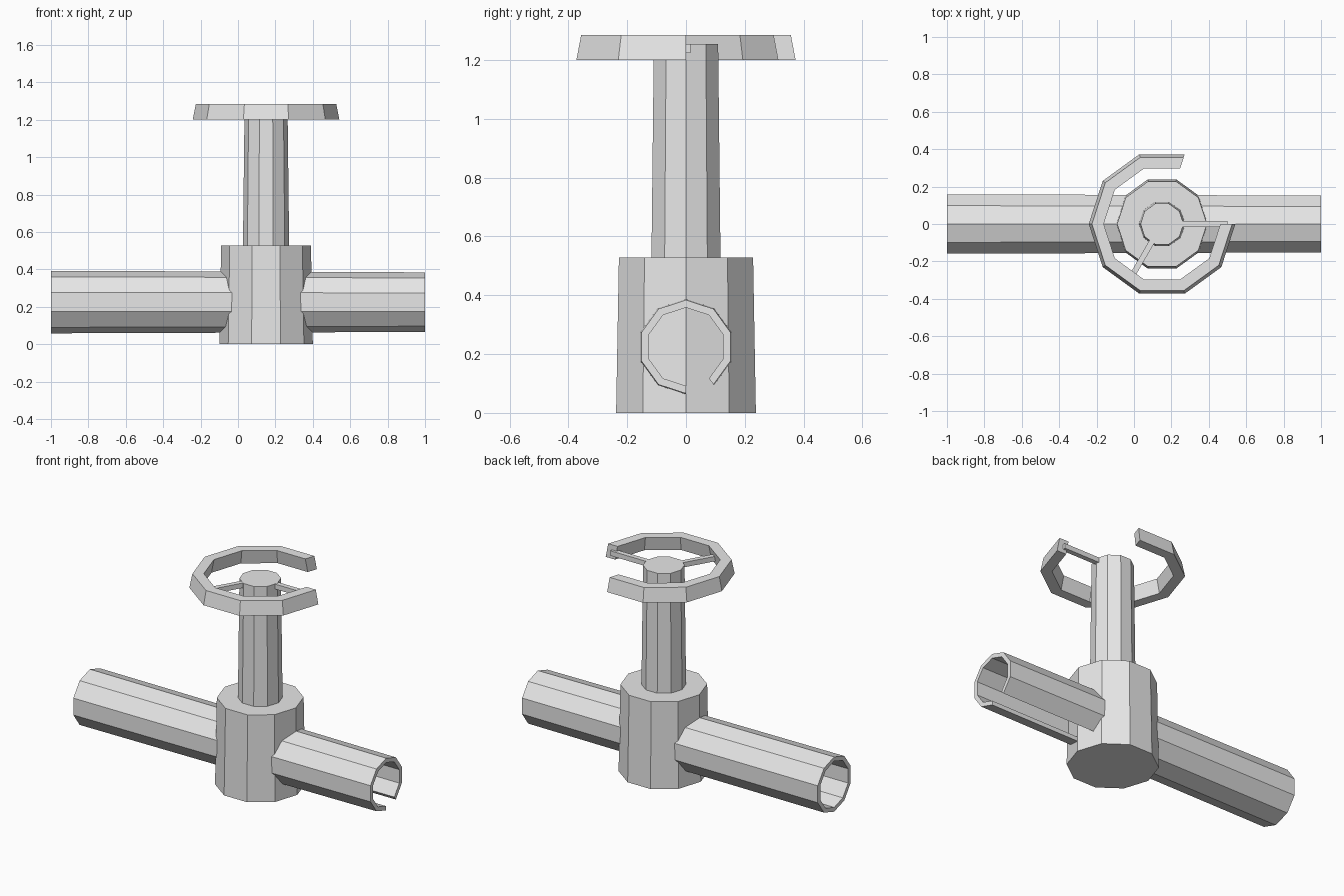
import bpy
import bmesh
from math import radians
from mathutils import Matrix, Vector

SIDES = 10
STEP = 360 / SIDES
AXIS_X = 0.15

old = bpy.data.objects.get("Cube")
if old:
    bpy.data.objects.remove(old)

metal = bpy.data.materials.new("light grey metal")
metal.use_nodes = True
GREY = (0.8, 0.8, 0.8, 1)
metal.diffuse_color = GREY
metal.node_tree.nodes["Principled BSDF"].inputs["Base Color"].default_value = GREY


def finish(name, bm, matrix):
    bmesh.ops.recalc_face_normals(bm, faces=bm.faces)
    bm.transform(matrix)
    mesh = bpy.data.meshes.new(name)
    bm.to_mesh(mesh)
    bm.free()
    mesh.materials.append(metal)
    obj = bpy.data.objects.new(name, mesh)
    bpy.context.collection.objects.link(obj)
    return obj


def drum(name, r_bottom, r_top, z0, z1):
    """Closed tapered ten-sided drum, with a corner on the x axis."""
    bm = bmesh.new()
    bmesh.ops.create_cone(bm, cap_ends=True, segments=SIDES, radius1=r_bottom,
                          radius2=r_top, depth=z1 - z0)
    place = Matrix.Translation((AXIS_X, 0, (z0 + z1) / 2))
    return finish(name, bm, place @ Matrix.Rotation(radians(90), 4, "Z"))


def shell(name, r0, r1, wall, length, matrix, first=0, panels=SIDES):
    """Thick tapered ring along local z, with some panels left out."""
    bm = bmesh.new()
    section = [(r0, 0), (r1, length), (r1 - wall, length), (r0 - wall, 0)]
    closed = panels == SIDES
    rings = []
    for i in range(panels if closed else panels + 1):
        turn = Matrix.Rotation(radians(first + i * STEP), 3, "Z")
        rings.append([bm.verts.new(turn @ Vector((r, 0, h))) for r, h in section])
    for i in range(panels):
        a, b = rings[i], rings[(i + 1) % len(rings)]
        for k in range(4):
            n = (k + 1) % 4
            bm.faces.new((a[k], a[n], b[n], b[k]))
    if not closed:
        bm.faces.new(rings[0])
        bm.faces.new(rings[-1])
    return finish(name, bm, matrix)


# Valve body and stem
drum("valve_body", 0.25, 0.24, 0, 0.528)
drum("valve_stem", 0.125, 0.115, 0.4, 1.255)

# Pipes: the +x one has an open slot underneath
hub = Matrix.Translation((AXIS_X, 0, 0.225))
shell("left_pipe", 0.163, 0.159, 0.026, 1 - AXIS_X,
      hub @ Matrix.Rotation(radians(90), 4, "Y"), first=STEP, panels=SIDES - 1)
shell("right_pipe", 0.163, 0.167, 0.026, 1 + AXIS_X,
      hub @ Matrix.Rotation(radians(-90), 4, "Y"))

# Broken handwheel rim with two panels missing
shell("handwheel_rim", 0.392, 0.375, 0.063, 0.085,
      Matrix.Translation((AXIS_X, 0, 1.2)), first=2 * STEP, panels=SIDES - 2)

# Remaining spokes
for name, angle in (("side_spoke", 0), ("front_spoke", 240)):
    bm = bmesh.new()
    bmesh.ops.create_cube(bm, size=1)
    bm.transform(Matrix.Translation((0.175, 0, 0)) @ Matrix.Diagonal((0.35, 0.03, 0.03, 1)))
    finish(name, bm, Matrix.Translation((AXIS_X, 0, 1.239))
           @ Matrix.Rotation(radians(angle), 4, "Z"))
